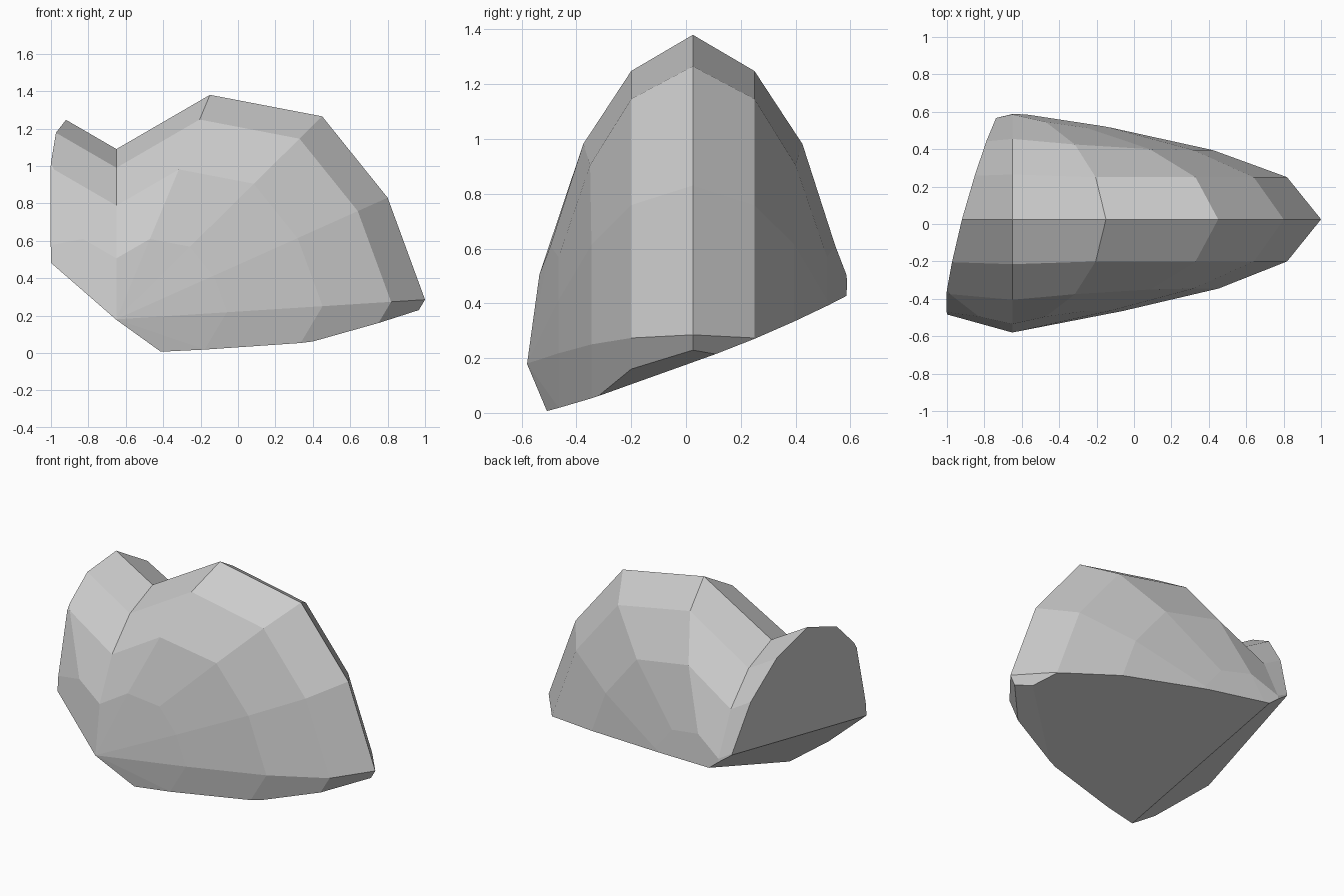
import bpy, bmesh
from mathutils import Vector

if "Cube" in bpy.data.objects:
    bpy.data.objects.remove(bpy.data.objects["Cube"])

# Puffed heart: half outline around the hub, with the y bulge of its rings
CX, CY, CZ, HUB = -0.65, 0.025, 0.18, 0.605
SCALES = (1.0, 0.89, 0.668, 0.358)
half = [((0, 0.91), (0.24, 0.43, 0.56)),
        ((0.50, 1.20), (0.225, 0.40, 0.52)),
        ((1.10, 1.085), (0.225, 0.375, 0.49)),
        ((1.45, 0.65), (0.225, 0.37, 0.49)),
        ((1.65, 0.105), (0.225, 0.37, 0.49)),
        ((1.32, -0.45), (0.225, 0.37, 0.49)),
        ((0.70, -1.20), (0.225, 0.37, 0.49)),
        ((0, -1.75), (0.225, 0.37, 0.49))]
outline = half + [((-p[0], p[1]), b) for p, b in half[-2:0:-1]]
n = len(outline)

bm = bmesh.new()


def ring(level, side):
    verts = []
    for (x, z), bulge in outline:
        y = side * bulge[level - 1] if level else 0
        s = SCALES[level]
        verts.append(bm.verts.new((CX + x * s, CY + y, CZ + z * s)))
    return verts


rim = ring(0, 1)
for side in (-1, 1):
    rings = [rim] + [ring(level, side) for level in (1, 2, 3)]
    hub = bm.verts.new((CX, CY + side * HUB, CZ))
    for i in range(n):
        j = (i + 1) % n
        for a, b in zip(rings, rings[1:]):
            bm.faces.new((a[i], a[j], b[j], b[i]))
        bm.faces.new((rings[-1][i], rings[-1][j], hub))
bmesh.ops.recalc_face_normals(bm, faces=bm.faces[:])


# Flat break faces, each through three points, keeping the inner side
def cut(a, b, c, inside=Vector((0, 0, 0.6))):
    a, b, c = Vector(a), Vector(b), Vector(c)
    normal = (b - a).cross(c - a).normalized()
    if normal.dot(inside - a) > 0:
        normal = -normal
    bmesh.ops.bisect_plane(bm, geom=bm.verts[:] + bm.edges[:] + bm.faces[:],
                           plane_co=a, plane_no=normal, clear_outer=True, dist=1e-5)
    bmesh.ops.holes_fill(bm, edges=[e for e in bm.edges if e.is_boundary], sides=0)


front_low, back_low = (-0.41, -0.525, 0), (-0.58, 0.58, 0.425)
cut((-0.92, 0.025, 1.25), (-1, -0.49, 0.48), (-0.74, 0.555, 0.546))   # end face
cut(front_low, (-1, -0.49, 0.48), back_low)                           # slanted face
cut(front_low, (0.83, 0.25, 0.27), back_low)                          # underside
cut((0.97, 0.025, 0.23), (0.77, -0.2, 0.165), (0.40, -0.345, 0.06))   # tip sliver

bmesh.ops.recalc_face_normals(bm, faces=bm.faces[:])
mesh = bpy.data.meshes.new("heart_fragment")
bm.to_mesh(mesh)
bm.free()
obj = bpy.data.objects.new("heart_fragment", mesh)
bpy.context.collection.objects.link(obj)
